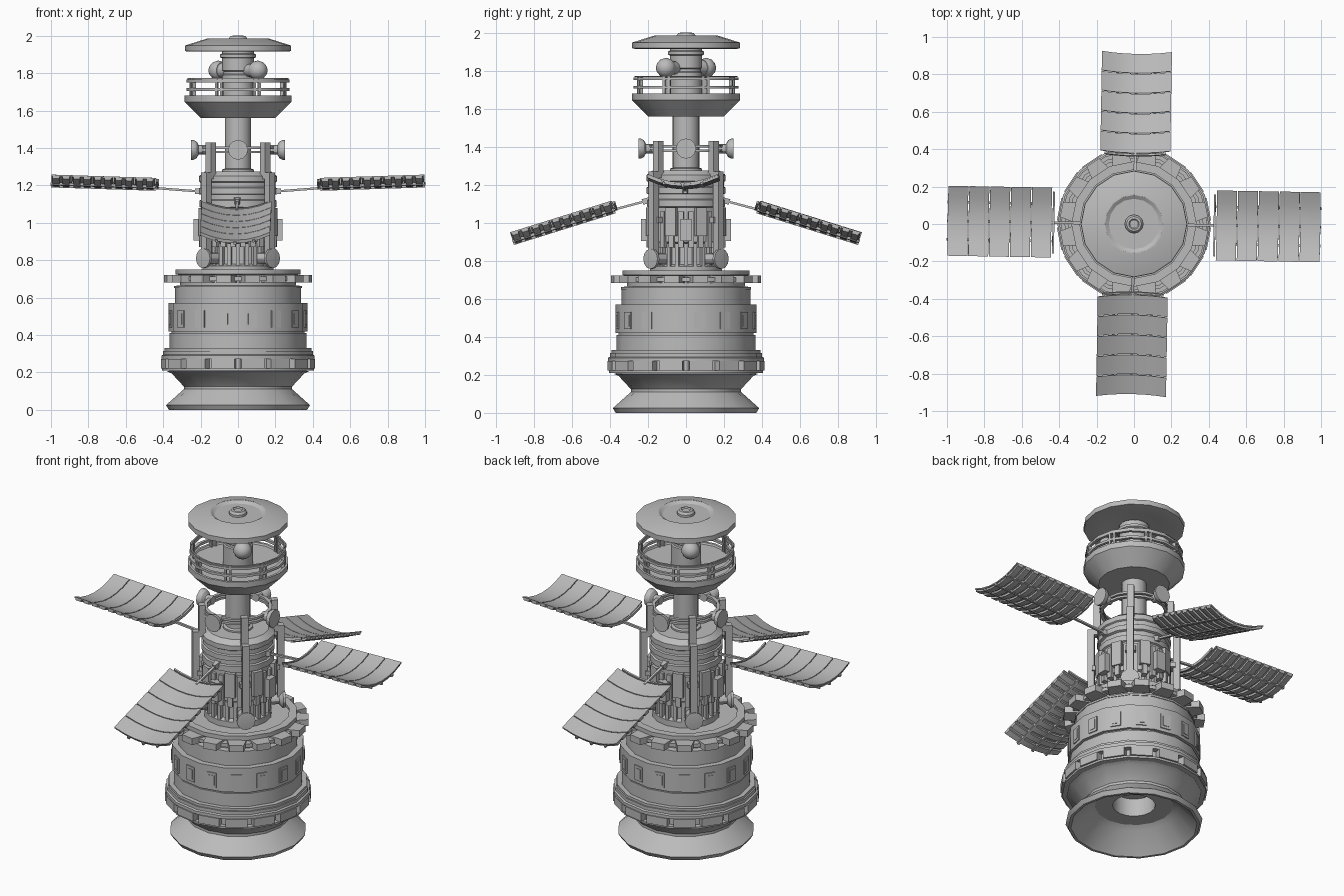
import bpy, bmesh, math
from mathutils import Matrix, Vector

if "Cube" in bpy.data.objects:
    bpy.data.objects.remove(bpy.data.objects["Cube"])

grey = bpy.data.materials.new("station grey")
grey.diffuse_color = (0.5, 0.5, 0.5, 1)
grey.use_nodes = True
grey.node_tree.nodes["Principled BSDF"].inputs["Base Color"].default_value = grey.diffuse_color


def finish(bm, name, smooth=True):
    bmesh.ops.recalc_face_normals(bm, faces=bm.faces[:])
    if smooth:
        for f in bm.faces:
            f.smooth = True
        for e in bm.edges:
            e.smooth = len(e.link_faces) == 2 and e.calc_face_angle(0) < math.radians(30)
    me = bpy.data.meshes.new(name)
    bm.to_mesh(me)
    bm.free()
    me.materials.append(grey)
    ob = bpy.data.objects.new(name, me)
    bpy.context.collection.objects.link(ob)
    return ob


def add_lathe(bm, prof, n=16, mat=Matrix(), closed=False):
    """Revolve (r, z) points around local z."""
    rings = []
    for r, z in prof:
        if r == 0:
            rings.append([bm.verts.new(mat @ Vector((0, 0, z)))] * n)
        else:
            rings.append([bm.verts.new(mat @ Vector((r * math.cos(2 * math.pi * i / n),
                          r * math.sin(2 * math.pi * i / n), z))) for i in range(n)])
    pairs = list(zip(rings, rings[1:]))
    if closed:
        pairs.append((rings[-1], rings[0]))
    for a, b in pairs:
        for i in range(n):
            j = (i + 1) % n
            vs = list(dict.fromkeys([a[i], a[j], b[j], b[i]]))
            if len(vs) > 2:
                bm.faces.new(vs)


def lathe(name, prof, n=16, closed=False):
    bm = bmesh.new()
    add_lathe(bm, prof, n, closed=closed)
    return finish(bm, name)


def add_box(bm, x0, x1, y, z0, z1, mat=Matrix(), taper=1.0):
    """Box from x0 to x1 (radial), half width y, z0 to z1; taper narrows the outer end."""
    vs = [bm.verts.new(mat @ Vector((x, s * y * (taper if x == x1 else 1), z)))
          for x in (x0, x1) for s in (-1, 1) for z in (z0, z1)]
    for f in ((0, 1, 3, 2), (4, 6, 7, 5), (0, 4, 5, 1), (2, 3, 7, 6), (0, 2, 6, 4), (1, 5, 7, 3)):
        bm.faces.new([vs[i] for i in f])


def rot(deg):
    return Matrix.Rotation(math.radians(deg), 4, 'Z')


def ring_of_boxes(name, count, offset, *args, **kw):
    bm = bmesh.new()
    for i in range(count):
        add_box(bm, *args, mat=rot(offset + 360 * i / count), **kw)
    return finish(bm, name, False)


# base: hollow skirt and stepped drum
lathe("engine_skirt", [(0, .24), (.12, .24), (.12, .13), (.22, .13), (.25, .11), (.355, 0), (.37, 0),
                       (.385, .025), (.29, .11), (.29, .125), (.355, .195), (.38, .205), (.3, .23)])
lathe("lower_drum", [(.2, .21), (.405, .21), (.405, .222), (.375, .222), (.375, .272), (.41, .272),
                     (.41, .29), (.4, .295), (.4, .315), (.392, .315), (.392, .33), (.365, .33),
                     (.365, .41), (.355, .41), (.355, .42), (.372, .42), (.372, .57), (.338, .57),
                     (.338, .65), (.342, .65), (.342, .662), (.31, .665), (.31, .72), (.335, .725),
                     (.335, .75), (.29, .75), (.29, .735), (0, .735)])
ring_of_boxes("lower_ring_blocks", 16, 11.25, .34, .408, .062, .222, .272)
ring_of_boxes("band_panels", 16, 11.25, .35, .371, .03, .44, .53)
ring_of_boxes("band_panel_hatches", 16, 11.25, .36, .374, .018, .455, .515)
lathe("tooth_ring", [(.3, .69), (.355, .69), (.355, .712), (.3, .712)], closed=True)
ring_of_boxes("tooth_ring_teeth", 16, 11.25, .31, .395, .056, .682, .722, taper=.72)

# middle body
lathe("core_body", [(.19, .73), (.19, .77), (.165, .78), (.165, .89), (.195, .9), (.195, 1.08),
                    (.205, 1.085), (.205, 1.12), (.195, 1.125), (.195, 1.15), (.208, 1.155),
                    (.208, 1.185), (.2, 1.19), (.2, 1.215), (.208, 1.22), (.208, 1.25),
                    (.175, 1.275), (.14, 1.275), (0, 1.275)])
ring_of_boxes("core_ribs", 24, 7.5, .17, .208, .014, .87, 1.06)
ring_of_boxes("lower_ribs", 24, 0, .15, .185, .01, .75, .89)
ring_of_boxes("core_side_boxes", 4, 0, .18, .238, .03, .905, 1.02)
ring_of_boxes("core_flank_boxes", 8, 22.5, .18, .216, .03, .93, 1.08)

# diagonal braces with end discs
bm = bmesh.new()
for k in range(4):
    m = rot(45 + 90 * k)
    add_box(bm, .222, .26, .02, .80, 1.25, m)
    add_box(bm, .185, .26, .02, 1.235, 1.27, m)
    add_box(bm, .188, .225, .02, 1.24, 1.43, m)
    add_box(bm, .17, .235, .03, 1.0, 1.03, m)
finish(bm, "diagonal_braces", False)
bm = bmesh.new()
for k in range(4):
    m = rot(45 + 90 * k) @ Matrix.Translation((.16, 0, .81)) @ Matrix.Rotation(math.pi / 2, 4, 'Y')
    add_lathe(bm, [(0, 0), (.03, 0), (.03, .07), (.053, .09), (.053, .105), (0, .11)], 12, m)
finish(bm, "brace_end_discs")

# antenna hoop with four small dishes
lathe("antenna_hoop_lower", [(.175, 1.372), (.195, 1.372), (.195, 1.385), (.175, 1.385)], closed=True)
lathe("antenna_hoop_upper", [(.175, 1.395), (.195, 1.395), (.195, 1.408), (.175, 1.408)], closed=True)
bm = bmesh.new()
for k in range(4):
    m = rot(90 * k) @ Matrix.Translation((.17, 0, 1.39)) @ Matrix.Rotation(math.pi / 2, 4, 'Y')
    add_lathe(bm, [(0, 0), (.025, 0), (.025, .04), (.045, .052), (.053, .068), (.053, .08), (0, .08)], 12, m)
finish(bm, "antenna_dishes")

# neck, bowl deck and railing
lathe("neck_column", [(.085, 1.27), (.085, 1.285), (.07, 1.29), (.07, 1.57)])
lathe("deck_bowl", [(0, 1.56), (.2, 1.56), (.28, 1.64), (.285, 1.645), (.285, 1.68), (.27, 1.68),
                    (.265, 1.67), (0, 1.67)])
for label, z in (("lower", 1.712), ("upper", 1.757)):
    lathe(label + "_rail", [(.258, z - .007), (.275, z - .007), (.275, z + .008), (.258, z + .008)], closed=True)
lathe("top_rail", [(.262, 1.766), (.27, 1.766), (.27, 1.773), (.262, 1.773)], closed=True)
ring_of_boxes("rail_posts", 8, 19.5, .252, .272, .006, 1.67, 1.77)
ring_of_boxes("rail_post_pairs", 8, 25.5, .252, .272, .006, 1.67, 1.77)

# upper column with two round pods
lathe("upper_column", [(.085, 1.66), (.085, 1.79), (.078, 1.795), (.078, 1.81), (.085, 1.815), (.085, 1.88),
                       (.095, 1.885), (.095, 1.9), (.085, 1.905), (.085, 1.93)])
bm = bmesh.new()
for k in range(2):
    m = rot(-45 + 180 * k) @ Matrix.Translation((.15, 0, 1.815)) @ Matrix.Rotation(math.pi / 2, 4, 'Y')
    add_lathe(bm, [(.03, -.09), (.04, -.03)] + [(.052 * math.cos(a), .052 * math.sin(a))
              for a in (-.6, -.3, 0, .4, .8, 1.2)] + [(0, .052)], 14, m)
finish(bm, "round_pods")

# roof cap with recessed centre
lathe("roof_cap", [(0, 1.935), (.16, 1.935), (.27, 1.915), (.283, 1.918), (.283, 1.948), (.165, 1.985),
                   (.155, 1.985), (.135, 1.972), (0, 1.972)])
lathe("roof_knob", [(.05, 1.965), (.05, 1.985), (.04, 1.998), (.028, 2.0), (.022, 1.994), (0, 1.994)], 12)


# curved solar wings
def strip(bm, u0, u1, w, top, bottom, mat, v0=-.187, v1=.187, n=6):
    """Curved slat across the wing, concave upward."""
    rows = []
    for i in range(n + 1):
        v = v0 + (v1 - v0) * i / n
        h = .045 * (v / .187) ** 2 + w
        rows.append([bm.verts.new(mat @ Vector(p)) for p in
                     ((u0, v, h + bottom), (u1, v, h + bottom), (u1, v, h + top), (u0, v, h + top))])
    for a, b in zip(rows, rows[1:]):
        for i in range(4):
            j = (i + 1) % 4
            bm.faces.new((a[i], a[j], b[j], b[i]))
    bm.faces.new(rows[0])
    bm.faces.new(rows[-1][::-1])


def wing(name, turn, start, tilt, arm_start):
    m = rot(turn - 1) @ Matrix.Translation((start[0], 0, start[1])) @ Matrix.Rotation(math.radians(tilt), 4, 'Y')
    length, bm = .56, bmesh.new()
    step = length / 5
    for i in range(5):
        strip(bm, i * step + .002, (i + 1) * step - .003, 0, .008, 0, m)
        for off in (.012, .066):
            strip(bm, i * step + off, i * step + off + .036, 0, 0, -.012, m, n=6)
    for v in (-.1, 0, .1):  # long beams below
        strip(bm, 0, length, 0, -.002, -.016, m, v - .007, v + .007, 1)
    strip(bm, -.014, -.004, 0, .012, -.004, m, -.165, .165)
    finish(bm, name)
    # arm joining wing to the body
    bm = bmesh.new()
    a, b = Vector((arm_start[0], 0, arm_start[1])), Vector((start[0] + .02, 0, start[1]))
    ang = math.atan2(b.z - a.z, b.x - a.x)
    am = rot(turn - 1) @ Matrix.Translation(a) @ Matrix.Rotation(-ang, 4, 'Y')
    add_box(bm, -.03, (b - a).length, .007, -.006, .006, am)
    add_box(bm, -.03, .03, .02, -.015, .015, am, taper=.5)
    finish(bm, name + "_arm", False)


wing("right_wing", 0, (.44, 1.187), -1.8, (.2, 1.167))
wing("left_wing", 180, (.44, 1.187), -1.8, (.2, 1.167))
wing("back_wing", 90, (.375, 1.065), 17.3, (.2, 1.117))
wing("front_wing", 270, (.375, 1.065), 17.3, (.2, 1.117))
